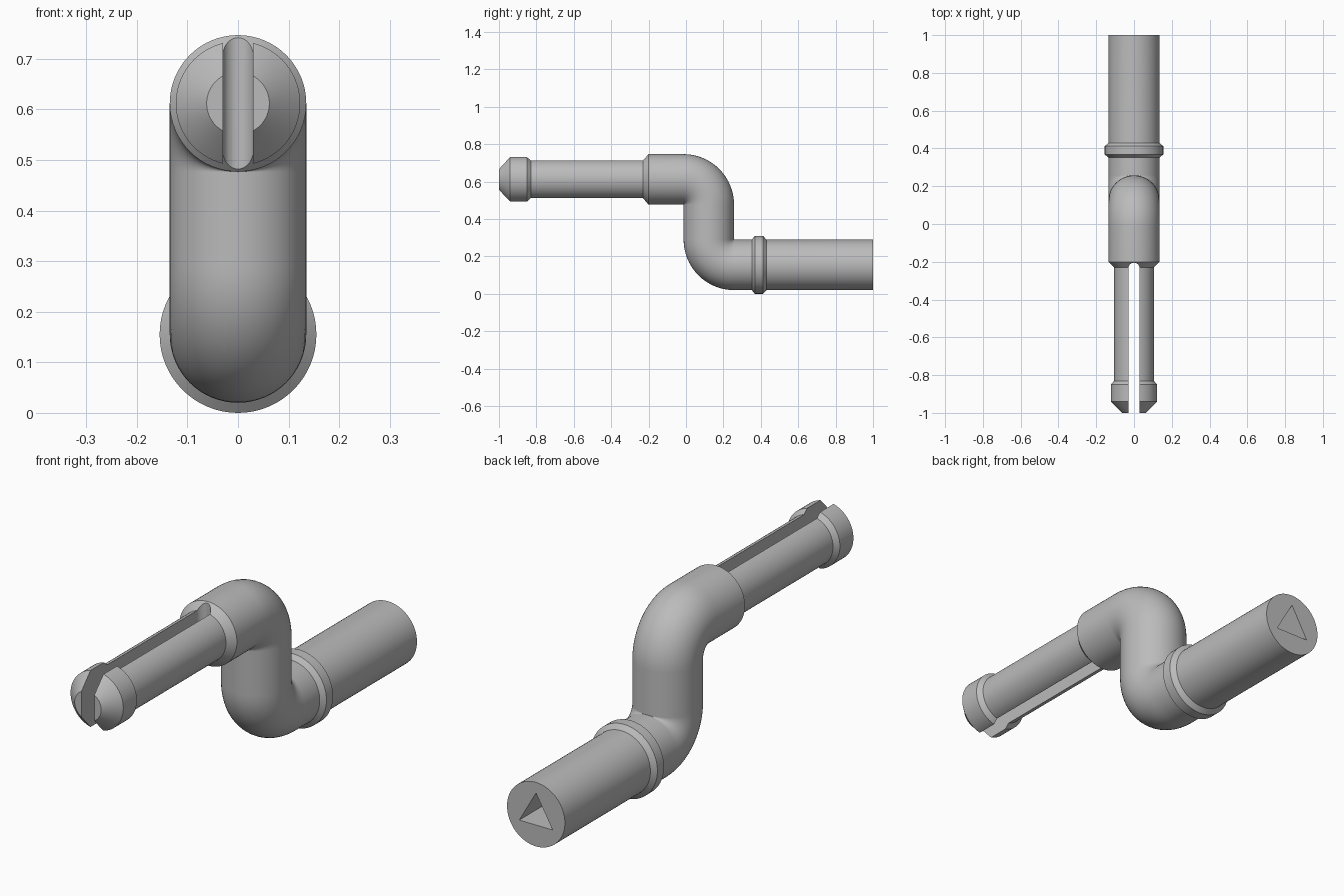
import bpy, bmesh
from math import sin, cos, pi, radians
from mathutils import Vector

cube = bpy.data.objects.get("Cube")
if cube:
    bpy.data.objects.remove(cube, do_unlink=True)

TOP_Z, LOW_Z = 0.612, 0.155      # heights of the two horizontal axes
R, BEND = 0.135, 0.1355          # pipe radius and bend radius
RISER_Y = 0.122
SIDES = 64

gray = bpy.data.materials.new("plain gray")
gray.use_nodes = True
gray.diffuse_color = (0.5, 0.5, 0.5, 1)
gray.node_tree.nodes["Principled BSDF"].inputs["Base Color"].default_value = (0.5, 0.5, 0.5, 1)


def finish(name, bm):
    bmesh.ops.recalc_face_normals(bm, faces=bm.faces)
    mesh = bpy.data.meshes.new(name)
    bm.to_mesh(mesh)
    bm.free()
    mesh.materials.append(gray)
    obj = bpy.data.objects.new(name, mesh)
    bpy.context.collection.objects.link(obj)
    return obj


def sweep(name, stations):
    """Skin circles along (y, z, tilt, radius) stations; tilt 0 runs along +y."""
    bm = bmesh.new()
    rings = []
    for y, z, tilt, r in stations:
        up = Vector((0, sin(tilt), cos(tilt)))
        angles = [2 * pi * i / SIDES for i in range(SIDES)]
        rings.append([bm.verts.new(Vector((r * cos(a), y, z)) + up * r * sin(a)) for a in angles])
    for a, b in zip(rings, rings[1:]):
        for i in range(SIDES):
            j = (i + 1) % SIDES
            bm.faces.new((a[i], a[j], b[j], b[i]))
    bm.faces.new(rings[0])
    bm.faces.new(rings[-1])
    return finish(name, bm)


def lathe(name, z, profile):
    return sweep(name, [(y, z, 0, r) for y, r in profile])


def prism(name, outline, offset):
    bm = bmesh.new()
    face = bm.faces.new([bm.verts.new(p) for p in outline])
    new = bmesh.ops.extrude_face_region(bm, geom=[face])["geom"]
    verts = [v for v in new if isinstance(v, bmesh.types.BMVert)]
    bmesh.ops.translate(bm, verts=verts, vec=offset)
    obj = finish(name, bm)
    obj.hide_render = True
    return obj


def activate(obj):
    bpy.ops.object.select_all(action="DESELECT")
    obj.select_set(True)
    bpy.context.view_layer.objects.active = obj


def cut(obj, cutter):
    mod = obj.modifiers.new("cut", "BOOLEAN")
    mod.operation, mod.solver, mod.object = "DIFFERENCE", "EXACT", cutter
    activate(obj)
    bpy.ops.object.modifier_apply(modifier=mod.name)
    bpy.data.objects.remove(cutter, do_unlink=True)


# Split pin with a barbed head and a flared shoulder
pin = lathe("split_pin", TOP_Z, [(-1, 0.062), (-0.94, 0.123), (-0.85, 0.123),
                                 (-0.83, 0.105), (-0.23, 0.105), (-0.2, R)])

# Round-ended slot right through the pin
w, slot_end = 0.03, -0.205
outline = [(-w, -1.1, 0.3), (w, -1.1, 0.3)]
for i in range(17):
    a = pi * i / 16
    outline.append((w * cos(a), slot_end - w + w * sin(a), 0.3))
cut(pin, prism("slot_cutter", outline, (0, 0, 0.6)))

# Pipe with two quarter bends joined by a riser
path = [(-0.2, TOP_Z, 0, R)]
steps = 16
for i in range(steps + 1):
    a = pi / 2 * i / steps
    path.append((RISER_Y - BEND + BEND * sin(a), TOP_Z - BEND + BEND * cos(a), a, R))
for i in range(steps + 1):
    a = pi / 2 * (1 - i / steps)
    path.append((RISER_Y + BEND - BEND * sin(a), LOW_Z + BEND - BEND * cos(a), a, R))
path.append((1, LOW_Z, 0, R))
pipe = sweep("bent_pipe", path)

# Triangular socket in the back end
triangle = [(0.09 * cos(radians(a)), 1.05, LOW_Z + 0.09 * sin(radians(a))) for a in (90, 210, 330)]
cut(pipe, prism("socket_cutter", triangle, (0, -0.4, 0)))

# Chamfered stop collar
collar = lathe("stop_collar", LOW_Z, [(0.352, R), (0.368, 0.155), (0.412, 0.155), (0.43, R)])

for part in (pin, pipe, collar):
    activate(part)
    bpy.ops.object.shade_smooth_by_angle(angle=radians(25))
